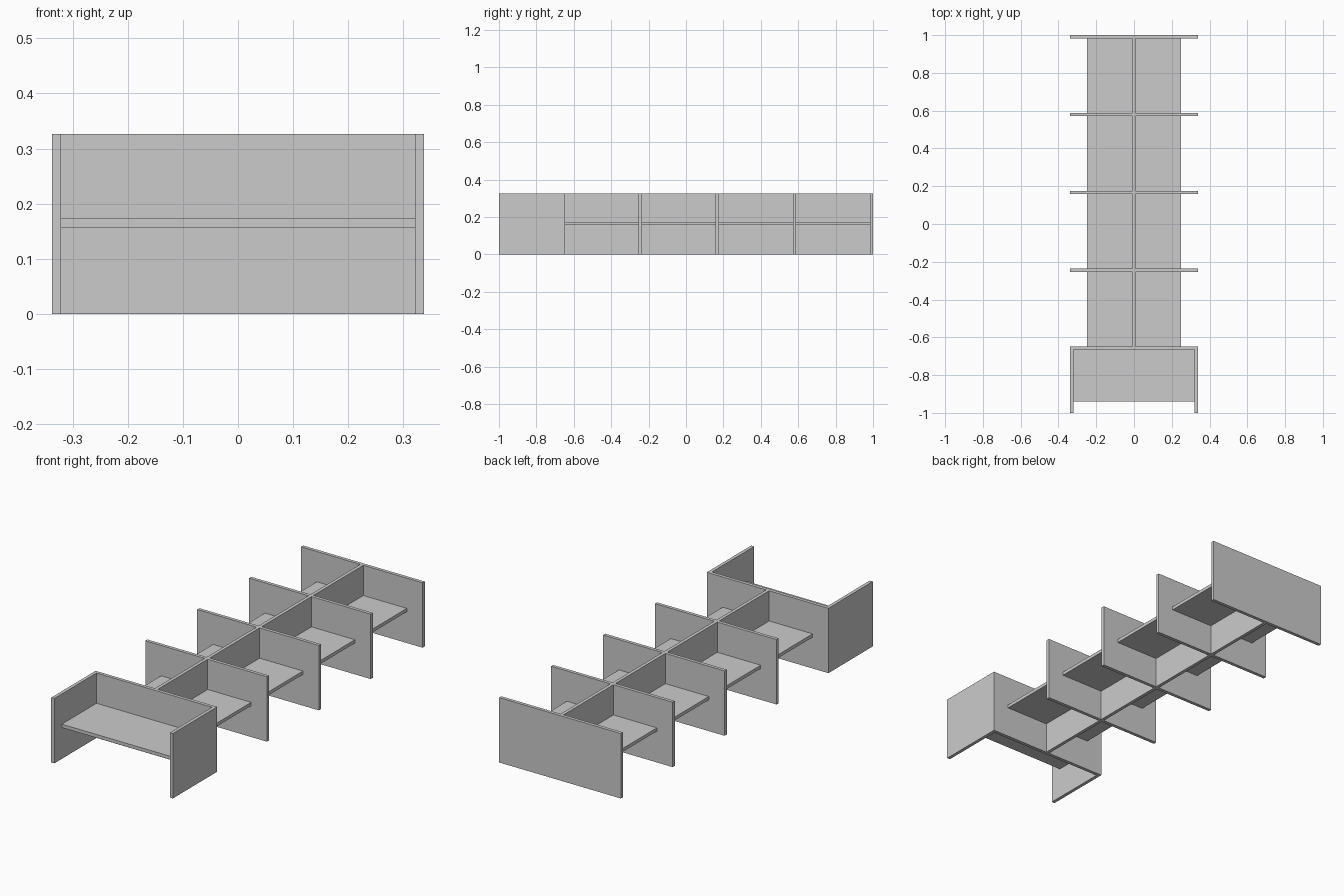
import bpy

if "Cube" in bpy.data.objects:
    bpy.data.objects.remove(bpy.data.objects["Cube"])

T = 0.017                  # board thickness
H = 0.326                  # panel height
W = 0.338                  # half width
PITCH = 0.412              # bay spacing
SHELF = (0.157, 0.174)     # worktop bottom and top


def box(name, x, y, z):
    """Box from (min, max) ranges on each axis."""
    bpy.ops.mesh.primitive_cube_add(
        size=1, location=[(a + b) / 2 for a, b in (x, y, z)])
    ob = bpy.context.object
    ob.name = name
    ob.scale = [b - a for a, b in (x, y, z)]
    bpy.ops.object.transform_apply(location=False, rotation=False, scale=True)
    return ob


# Cross divider panels, back to front
backs = [1.0 - i * PITCH for i in range(5)]
for i, y in enumerate(backs):
    box(f"cross_panel_{i + 1}", (-W, W), (y - T, y), (0, H))

# Four bays: centre spine panel with a worktop on each side
for i in range(4):
    bay = (backs[i + 1], backs[i] - T)
    box(f"spine_panel_{i + 1}", (-T / 2, T / 2), bay, (0, H))
    box(f"right_worktop_{i + 1}", (T / 2, 0.25), bay, SHELF)
    box(f"left_worktop_{i + 1}", (-0.25, -T / 2), bay, SHELF)

# Wide end desk with two side wings
front = backs[-1] - T
box("right_wing_panel", (W - T, W), (-1.0, front), (0, H))
box("left_wing_panel", (-W, T - W), (-1.0, front), (0, H))
box("end_worktop", (T - W, W - T), (-0.94, front), SHELF)
